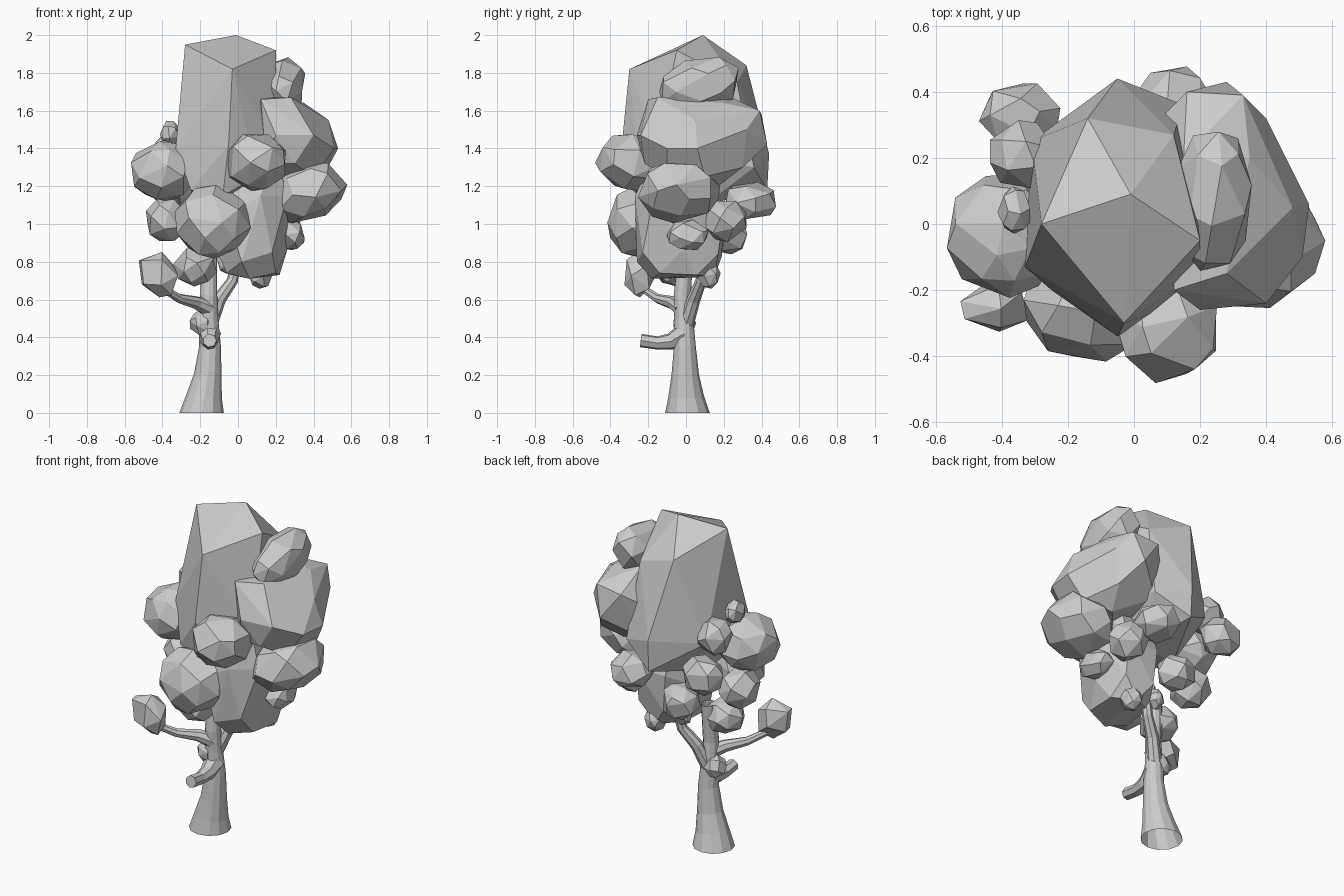
import bpy, bmesh, math, random
from mathutils import Vector, Euler

if "Cube" in bpy.data.objects:
    bpy.data.objects.remove(bpy.data.objects["Cube"])

random.seed(4)


def finish(bm, name):
    bmesh.ops.recalc_face_normals(bm, faces=bm.faces)
    me = bpy.data.meshes.new(name)
    bm.to_mesh(me)
    bm.free()
    ob = bpy.data.objects.new(name, me)
    bpy.context.collection.objects.link(ob)
    return ob


def hull(name, pts, angle):
    """Faceted convex clump; nearly flat triangles are merged into polygons."""
    bm = bmesh.new()
    for p in pts:
        bm.verts.new(p)
    res = bmesh.ops.convex_hull(bm, input=bm.verts)
    junk = {v for v in res["geom_interior"] + res["geom_unused"]
            if isinstance(v, bmesh.types.BMVert) and v.is_valid}
    bmesh.ops.delete(bm, geom=list(junk), context='VERTS')
    bmesh.ops.dissolve_limit(bm, angle_limit=math.radians(angle),
                             verts=bm.verts, edges=bm.edges)
    return finish(bm, name)


def clump(name, c, r, n=24, tilt=(0, 0, 0)):
    """Irregular low-poly ellipsoid from jittered, evenly spread points."""
    spin = Euler([random.uniform(0, 6) for _ in range(3)]).to_matrix()
    turn = Euler([math.radians(a) for a in tilt]).to_matrix()
    pts = []
    for i in range(n):
        z = 1 - (2 * i + 1) / n
        a = i * 2.39996
        q = math.sqrt(1 - z * z)
        d = Vector((q * math.cos(a), q * math.sin(a), z))
        d += Vector([random.uniform(-.15, .15) for _ in range(3)])
        d = spin @ d.normalized() * 1.07
        pts.append(Vector(c) + turn @ Vector((d.x * r[0], d.y * r[1], d.z * r[2])))
    return hull(name, pts, 14)


def limb(name, path, sides=8, capped=True):
    """Tapering tube along (x, y, z, radius) points."""
    bm = bmesh.new()
    P = [Vector(p[:3]) for p in path]
    rings = []
    for i, p in enumerate(P):
        t = P[min(i + 1, len(P) - 1)] - P[max(i - 1, 0)]
        if i == 0 and p.z == 0:
            t = Vector((0, 0, 1))
        rot = Vector((0, 0, 1)).rotation_difference(t.normalized()).to_matrix()
        ring = []
        for k in range(sides):
            a = math.tau * k / sides
            ring.append(bm.verts.new(p + rot @ Vector((math.cos(a), math.sin(a), 0)) * path[i][3]))
        rings.append(ring)
    for a, b in zip(rings, rings[1:]):
        for k in range(sides):
            j = (k + 1) % sides
            bm.faces.new((a[k], a[j], b[j], b[k]))
    if capped:
        bm.faces.new(rings[0][::-1])
        bm.faces.new(rings[-1])
    return finish(bm, name)


# Trunk (open at the base) and branches
limb("trunk", [(-.193, .008, 0, .118), (-.178, 0, .09, .094), (-.16, -.004, .2, .073),
               (-.148, -.006, .35, .058), (-.155, -.012, .5, .05),
               (-.155, -.02, .62, .045), (-.15, .0, .85, .04)], 12, False)
limb("right_branch", [(-.15, 0, .47, .042), (-.1, .04, .6, .036),
                      (-.03, .08, .7, .03), (0, .1, .85, .025)])
limb("left_branch", [(-.15, -.02, .55, .045), (-.22, -.07, .583, .035),
                     (-.31, -.15, .605, .025), (-.4, -.23, .66, .02)])
limb("front_stub", [(-.15, -.01, .42, .06), (-.15, -.08, .378, .045),
                    (-.15, -.15, .37, .036), (-.15, -.24, .383, .036)], 7)

# Tall angular crown block
hull("crown_block", [
    (-.01, .09, 2), (-.28, 0, 1.95), (.2, -.05, 1.92), (-.03, -.3, 1.82),
    (-.14, .32, 1.84), (.12, .27, 1.75), (-.33, -.13, 1.4), (-.05, -.34, 1.42),
    (-.05, .44, 1.37), (-.05, .43, 1.18), (-.31, .25, 1.35), (.15, .36, 1.3),
    (.2, -.15, 1.4), (-.2, .1, 1.1), (.05, .1, 1.1), (-.25, -.2, 1.18),
    (-.08, -.27, 1.15), (.1, -.25, 1.25)], 5)

# Broad clump bulging to the right, widest towards the front
hull("upper_right_clump", [
    (.06, .3, 1.5), (.16, .4, 1.58), (.28, .43, 1.42), (.33, .39, 1.6),
    (.4, .32, 1.5), (.53, .06, 1.4), (.48, .05, 1.55), (.51, -.1, 1.4),
    (.4, -.24, 1.47), (.2, -.26, 1.47), (.12, -.2, 1.66), (.28, -.15, 1.67),
    (.15, .2, 1.69), (.35, .2, 1.64), (.4, -.1, 1.25), (.45, .1, 1.25),
    (.3, .17, 1.2), (.15, 0, 1.2), (.15, -.2, 1.32), (.3, -.22, 1.32),
    (.1, .3, 1.3), (.36, .3, 1.3)], 9)

# Barrel-shaped clump under the crown, flat at the bottom
hull("lower_core_clump", [
    (-.06, -.13, .74), (.06, -.18, .71), (.2, -.14, .74), (.22, .06, .73),
    (.1, .15, .72), (-.03, .08, .73), (-.1, -.1, .83), (.02, -.26, .8),
    (.18, -.23, .85), (.26, -.02, .86), (.2, .17, .84), (.02, .19, .83),
    (-.11, .03, .95), (-.06, -.24, 1.05), (.12, -.27, 1.15), (.26, -.17, 1.15),
    (.28, .03, 1.08), (.2, .2, 1.05), (0, .2, 1.05), (0, -.18, 1.36),
    (.2, -.16, 1.38), (.2, .1, 1.35), (0, .1, 1.3)], 9)

# Large leaf clumps
for name, c, r, n, tilt in [
    ("top_right_clump", (.24, .075, 1.735), (.115, .215, .14), 28, (14, 8, 0)),
    ("right_clump", (.37, -.04, 1.17), (.205, .21, .145), 28, (0, -25, 0)),
    ("front_clump", (.095, -.29, 1.33), (.165, .185, .145), 24, (-12, 0, 0)),
    ("lower_front_clump", (-.135, -.245, 1.01), (.195, .165, .185), 26, (0, 0, 0)),
    ("left_clump", (-.395, -.035, 1.28), (.17, .18, .155), 26, (0, 0, 0)),
]:
    clump(name, c, r, n, tilt)

# Small leaf clumps
for name, c, r in [
    ("left_top_bud", (-.36, .04, 1.48), (.05, .07, .065)),
    ("left_back_upper_clump", (-.34, .21, 1.39), (.1, .1, .105)),
    ("left_back_clump", (-.345, .33, 1.2), (.12, .1, .11)),
    ("left_lower_clump", (-.38, .03, 1.02), (.11, .12, .115)),
    ("left_under_clump", (-.225, -.06, .775), (.11, .11, .1)),
    ("back_under_clump", (-.12, .22, .94), (.11, .1, .1)),
    ("back_clump", (.12, .34, 1.12), (.12, .14, .1)),
    ("back_right_clump", (.22, .21, 1.02), (.11, .11, .11)),
    ("right_lower_clump", (.28, .01, .94), (.075, .11, .08)),
    ("under_bud", (.12, .12, .73), (.06, .06, .07)),
    ("branch_bud", (-.06, .11, .8), (.05, .05, .06)),
    ("trunk_bud", (-.19, -.01, .475), (.065, .06, .067)),
]:
    clump(name, c, r, 20)
clump("left_branch_clump", (-.42, -.25, .735), (.1, .08, .125), 14, (0, -35, 0))
